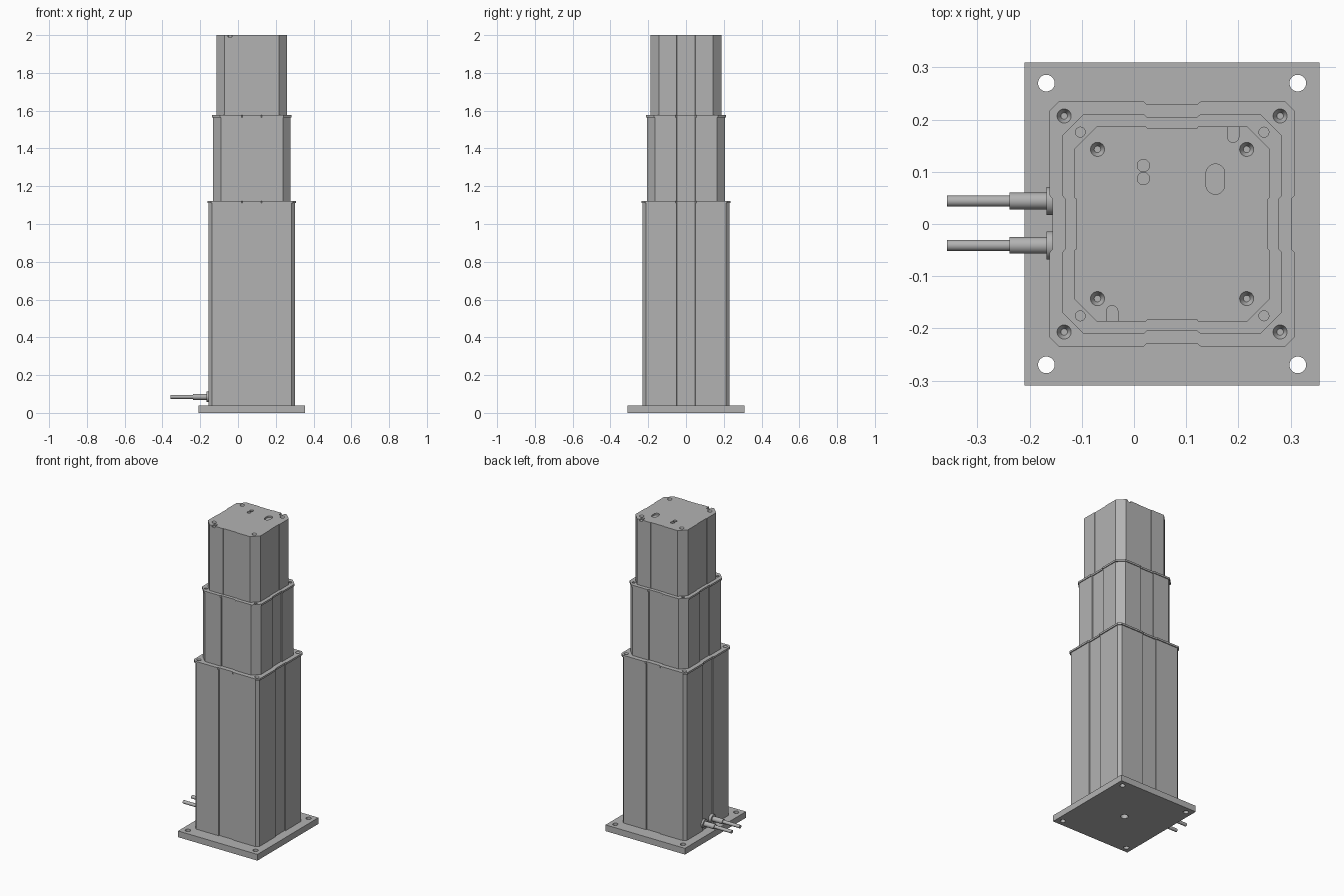
import bpy, bmesh, math
from mathutils import Matrix, Vector

cube = bpy.data.objects.get("Cube")
if cube:
    bpy.data.objects.remove(cube)

CX = 0.073  # column axis

grey = bpy.data.materials.new("satin grey")
grey.use_nodes = True
GREY = (0.45, 0.45, 0.45, 1)
grey.diffuse_color = GREY
grey.node_tree.nodes["Principled BSDF"].inputs["Base Color"].default_value = GREY


def finish(name, bm):
    bmesh.ops.recalc_face_normals(bm, faces=bm.faces)
    mesh = bpy.data.meshes.new(name)
    bm.to_mesh(mesh)
    bm.free()
    obj = bpy.data.objects.new(name, mesh)
    mesh.materials.append(grey)
    bpy.context.collection.objects.link(obj)
    return obj


def activate(obj):
    bpy.ops.object.select_all(action='DESELECT')
    obj.select_set(True)
    bpy.context.view_layer.objects.active = obj


def smooth(obj):
    activate(obj)
    bpy.ops.object.shade_smooth_by_angle(angle=math.radians(30))


def loft(bm, rings):
    """Skin a stack of matching closed rings and cap both ends."""
    loops = [[bm.verts.new(p) for p in ring] for ring in rings]
    n = len(loops[0])
    for a, b in zip(loops, loops[1:]):
        for i in range(n):
            j = (i + 1) % n
            bm.faces.new((a[i], a[j], b[j], b[i]))
    bm.faces.new(loops[0][::-1])
    bm.faces.new(loops[-1])


def outline(half, chamfer, recess, step, z):
    """Chamfered square with a shallow recess in the middle of each side."""
    w = 0.048
    side = [(half, -half + chamfer), (half, -w - step), (half - recess, -w),
            (half - recess, w), (half, w + step), (half, half - chamfer)]
    ring = []
    for k in range(4):
        rot = Matrix.Rotation(k * math.pi / 2, 2)
        for p in side:
            q = rot @ Vector(p)
            ring.append((q.x + CX, q.y, z))
    return ring


def slot(x, y, r, length, z, taper=1.0):
    """Stadium (or circle) outline, long in y."""
    ring = []
    for k in range(32):
        a = (k + 0.5) * math.tau / 32
        shift = math.copysign(length / 2, math.sin(a))
        ring.append((x + r * taper * math.cos(a), y + r * taper * math.sin(a) + shift, z))
    return ring


def corners(offset):
    return [(CX + sx * offset, sy * offset) for sx in (-1, 1) for sy in (-1, 1)]


def cut(obj, holes):
    """Cut holes given as (x, y, radius, length, bottom, top, taper)."""
    bm = bmesh.new()
    for x, y, r, length, low, high, taper in holes:
        loft(bm, [slot(x, y, r, length, low, taper), slot(x, y, r, length, high)])
    cutter = finish("hole_cutter", bm)
    cutter.hide_render = True
    mod = obj.modifiers.new("holes", 'BOOLEAN')
    mod.operation, mod.solver, mod.object = 'DIFFERENCE', 'EXACT', cutter
    activate(obj)
    bpy.ops.object.modifier_apply(modifier=mod.name)
    bpy.data.objects.remove(cutter)
    smooth(obj)


def column(name, low, high, half, chamfer, recess, rim, lip=0.012):
    """Extruded stage with a slightly wider collar at its top."""
    bm = bmesh.new()
    inner = half - rim
    rings = [outline(inner, chamfer, recess, 0.002, low),
             outline(inner, chamfer, recess, 0.002, high - lip)]
    if rim:
        rings.append(outline(half, chamfer, recess, 0.007, high - lip))
    rings.append(outline(half, chamfer, recess, 0.007 if rim else 0.002, high))
    loft(bm, rings)
    return finish(name, bm)


# Base plate with corner bolt holes and a central hole underneath
bm = bmesh.new()
bmesh.ops.create_cube(bm, size=1, matrix=Matrix.Translation((CX, 0, 0.02))
                      @ Matrix.Diagonal((0.565, 0.62, 0.04, 1)))
plate = finish("base_plate", bm)
bolts = [(CX + sx * 0.241, sy * 0.27, 0.016, 0, -0.01, 0.05, 1)
         for sx in (-1, 1) for sy in (-1, 1)]
cut(plate, bolts + [(CX, 0, 0.022, 0, -0.01, 0.035, 1)])

# Three telescoping stages
outer = column("outer_column", 0.04, 1.122, 0.235, 0.018, 0.006, 0.006)
cut(outer, [(x, y, 0.014, 0, 1.107, 1.122 + 0.001, 0.45) for x, y in corners(0.207)])

middle = column("middle_column", 1.115, 1.577, 0.211, 0.042, 0.006, 0.005)
cut(middle, [(x, y, 0.0095, 0, 1.571, 1.58, 1) for x, y in corners(0.176)])

inner = column("inner_column", 1.57, 2.0, 0.187, 0.043, 0.003, 0)
top_holes = [(x, y, 0.014, 0, 1.985, 2.001, 0.45) for x, y in corners(0.143)]
top_holes += [(0.018, y, 0.0118, 0, 1.99, 2.01, 1) for y in (0.087, 0.112)]
top_holes.append((0.156, 0.086, 0.018, 0.022, 1.99, 2.01, 1))
top_holes += [(0.19, 0.19, 0.011, 0.045, 1.99, 2.01, 1),
              (-0.042, -0.19, 0.011, 0.045, 1.99, 2.01, 1)]
cut(inner, top_holes)


# Cable outlets: flange, gland and cable turned about one axis
def turned(name, y, z, profile):
    bm = bmesh.new()
    loft(bm, [[(x, y + r * math.cos(k * math.tau / 24), z + r * math.sin(k * math.tau / 24))
               for k in range(24)] for x, r in profile])
    smooth(finish(name, bm))


for label, y in (("rear", 0.044), ("front", -0.041)):
    turned(label + "_cable_flange", y, 0.085, [(-0.145, 0.027), (-0.168, 0.027)])
    turned(label + "_cable_gland", y, 0.085, [(-0.16, 0.016), (-0.239, 0.016)])
    turned(label + "_cable", y, 0.085, [(-0.23, 0.0105), (-0.358, 0.0105)])
